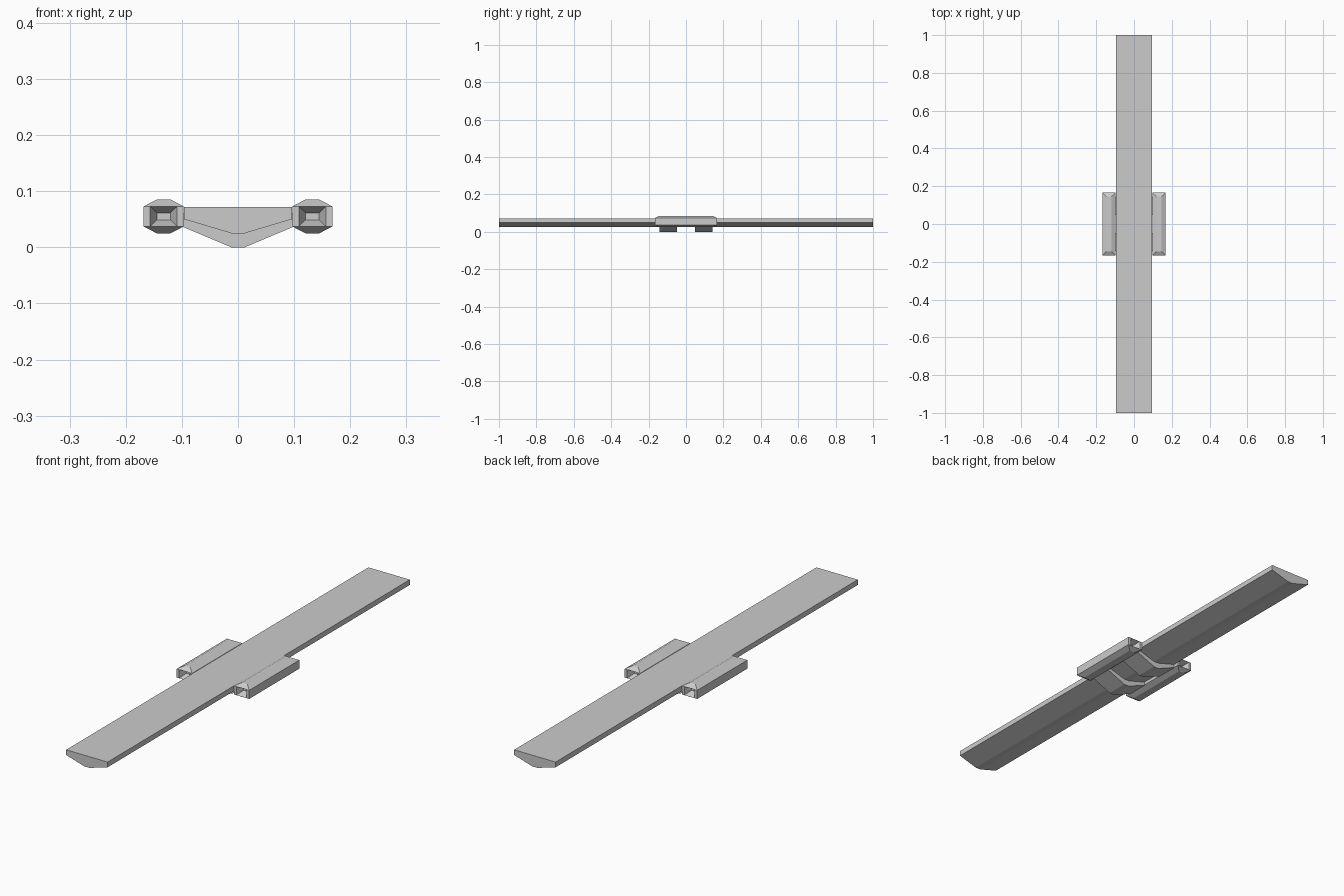
import bpy
import bmesh

if "Cube" in bpy.data.objects:
    bpy.data.objects.remove(bpy.data.objects["Cube"])


def make_object(name, bm):
    bmesh.ops.recalc_face_normals(bm, faces=bm.faces)
    mesh = bpy.data.meshes.new(name)
    bm.to_mesh(mesh)
    bm.free()
    obj = bpy.data.objects.new(name, mesh)
    bpy.context.collection.objects.link(obj)
    return obj


def extrude_profile(name, profile, y0, y1):
    bm = bmesh.new()
    face = bm.faces.new([bm.verts.new((x, y0, z)) for x, z in profile])
    result = bmesh.ops.extrude_face_region(bm, geom=[face])
    for v in result["geom"]:
        if isinstance(v, bmesh.types.BMVert):
            v.co.y = y1
    if face not in bm.faces[:]:
        bm.faces.new([v for v in bm.verts if v.co.y == y0])
    return make_object(name, bm)


def ring(bm, cx, ax, ay, z):
    # rectangle with two extra points on each end, where the recess opens
    xs = [-ax, -ax * 0.68, ax * 0.68, ax]
    return ([bm.verts.new((cx + x, -ay, z)) for x in xs]
            + [bm.verts.new((cx - x, ay, z)) for x in xs])


def side_pod(name, cx):
    bm = bmesh.new()
    ends = (1, 5)
    rings = [ring(bm, cx, 0.0125, 0.145, 0.025), ring(bm, cx, 0.0355, 0.166, 0.037),
             ring(bm, cx, 0.0355, 0.166, 0.073), ring(bm, cx, 0.0125, 0.145, 0.085)]
    for level, (a, b) in enumerate(zip(rings, rings[1:])):
        for i in range(8):
            j = (i + 1) % 8
            if level == 1 and i in ends:
                # funnel-shaped recess in each end
                outer = [a[i], a[j], b[j], b[i]]
                s = -1 if i == 1 else 1
                inner = [bm.verts.new((cx + (v.co.x - cx) * 0.5, s * 0.136,
                                       0.055 + (v.co.z - 0.055) * 0.34)) for v in outer]
                for k in range(4):
                    n = (k + 1) % 4
                    bm.faces.new((outer[k], outer[n], inner[n], inner[k]))
                bm.faces.new(inner)
            else:
                bm.faces.new((a[i], a[j], b[j], b[i]))
    bm.faces.new(rings[0])
    bm.faces.new(rings[-1])
    return make_object(name, bm)


# long beam with a keel-shaped underside
extrude_profile("main_beam", [(-0.096, 0.072), (-0.096, 0.050), (-0.012, 0.025),
                              (0.012, 0.025), (0.096, 0.050), (0.096, 0.072)], -1, 1)

# two cross brackets under the beam
for label, y in (("front", -0.095), ("back", 0.095)):
    extrude_profile(label + "_bracket", [(-0.1, 0.06), (-0.1, 0.037), (-0.012, 0),
                                         (0.012, 0), (0.1, 0.037), (0.1, 0.06)],
                    y - 0.047, y + 0.047)

# hipped pods on both sides
for label, x in (("left", -0.1325), ("right", 0.1325)):
    side_pod(label + "_pod", x)
